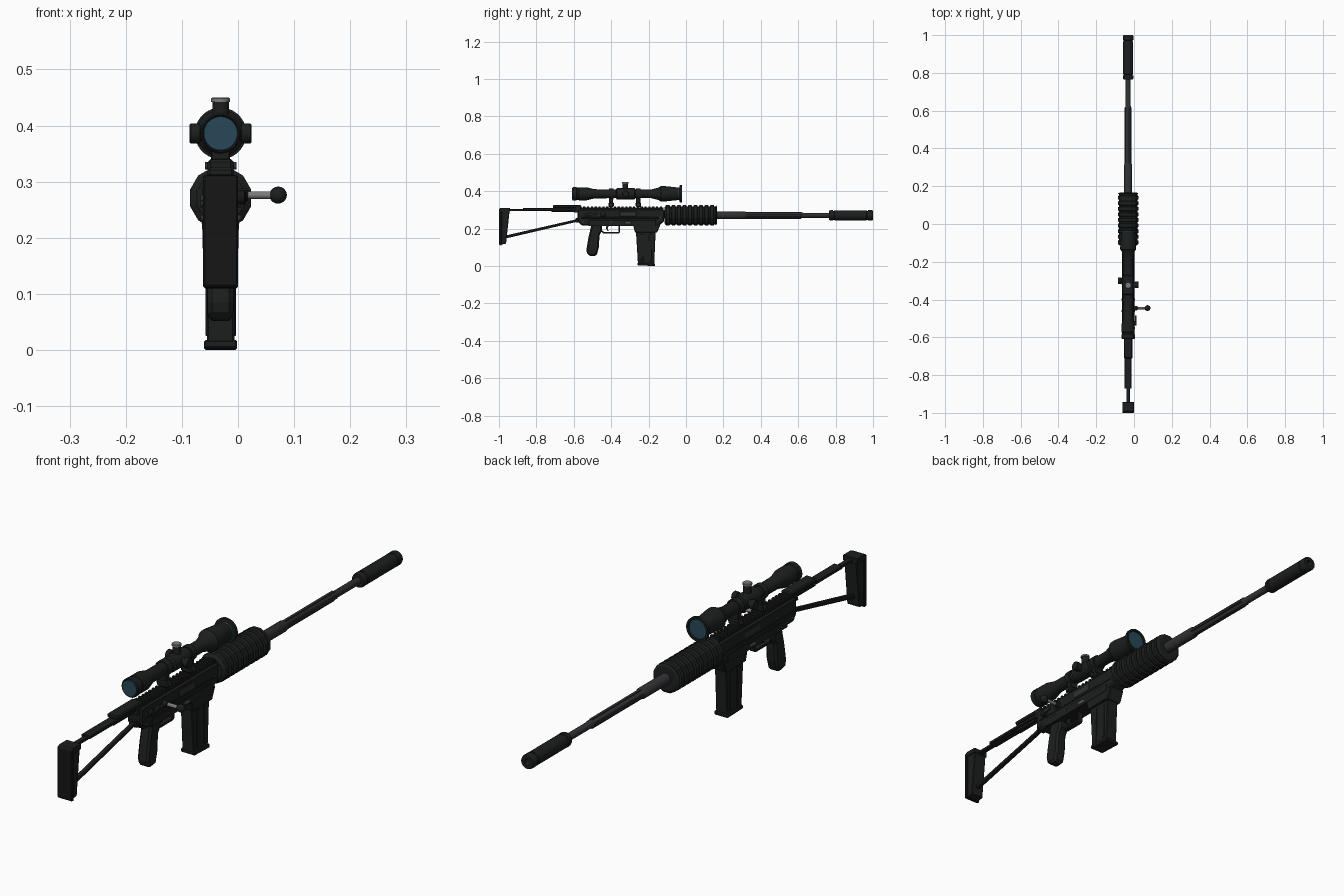
import bpy, bmesh
from math import pi, sin, cos
from mathutils import Vector

CX, BZ, SZ = -0.031, 0.271, 0.386   # centre plane, bore height, scope height


def mat(name, r, g, b):
    m = bpy.data.materials.new(name)
    m.diffuse_color = (r, g, b, 1)
    return m


BLACK = mat("black", 0.012, 0.013, 0.013)
DARK = mat("dark", 0.008, 0.008, 0.008)
STEEL = mat("steel", 0.03, 0.03, 0.034)
BRIGHT = mat("bright", 0.2, 0.2, 0.21)
GLASS = mat("glass", 0.02, 0.065, 0.095)


def finish(name, bm, m, bevel=0, smooth=False):
    bmesh.ops.recalc_face_normals(bm, faces=bm.faces)
    me = bpy.data.meshes.new(name)
    bm.to_mesh(me)
    bm.free()
    me.materials.append(m)
    ob = bpy.data.objects.new(name, me)
    bpy.context.collection.objects.link(ob)
    if bevel:
        b = ob.modifiers.new("bevel", 'BEVEL')
        b.width, b.segments = bevel, 1
        b.limit_method, b.angle_limit = 'ANGLE', 0.6
    if smooth:
        bpy.ops.object.select_all(action='DESELECT')
        bpy.context.view_layer.objects.active = ob
        ob.select_set(True)
        bpy.ops.object.shade_smooth_by_angle(angle=0.6)
    return ob


def slab(name, pts, w, m=BLACK, bevel=0.003, x=CX):
    """Extrude a (y, z) outline to width w across x."""
    bm = bmesh.new()
    f = bm.faces.new([bm.verts.new((x - w / 2, y, z)) for y, z in pts])
    r = bmesh.ops.extrude_face_region(bm, geom=[f])
    bmesh.ops.translate(bm, vec=(w, 0, 0), verts=[v for v in r['geom'] if isinstance(v, bmesh.types.BMVert)])
    return finish(name, bm, m, bevel)


def box(name, y0, y1, z0, z1, w, m=BLACK, bevel=0.002, x=CX):
    return slab(name, [(y0, z0), (y1, z0), (y1, z1), (y0, z1)], w, m, bevel, x)


def lathe(name, prof, origin, axis=(0, 1, 0), m=BLACK, n=24, smooth=True):
    """Revolve (distance, radius) pairs round an axis and cap both ends."""
    bm = bmesh.new()
    q = Vector(axis).to_track_quat('Z', 'Y')
    rings = []
    for d, r in prof:
        rings.append([bm.verts.new(Vector(origin) + q @ Vector(
            (r * cos(2 * pi * (i + .5) / n), r * sin(2 * pi * (i + .5) / n), d))) for i in range(n)])
    for a, b in zip(rings, rings[1:]):
        for i in range(n):
            bm.faces.new((a[i], a[(i + 1) % n], b[(i + 1) % n], b[i]))
    bm.faces.new(rings[0])
    bm.faces.new(rings[-1])
    return finish(name, bm, m, smooth=smooth)


BORE, SCOPE = (CX, 0, BZ), (CX, 0, SZ)

# receiver, rear block and top rail
slab("receiver", [(-.58, .243), (-.56, .217), (-.15, .217), (-.118, .235), (-.112, .30),
                  (-.13, .306), (-.57, .306), (-.58, .298)], .062, bevel=.006)
box("lower_receiver_step", -.52, -.16, .213, .245, .066)
box("side_flat", -.56, -.14, .255, .262, .066)
box("top_rail", -.575, -.12, .303, .312, .046)
for i in range(22):
    y = -.57 + i * .0205
    box(f"rail_tooth_{i}", y, y + .011, .311, .319, .042, bevel=.001)
box("ejection_port", -.355, -.265, .265, .29, .0645, STEEL, .001)
box("side_mark", -.325, -.295, .225, .233, .068, BRIGHT, .001)

# magazine well and magazine
slab("magazine_well", [(-.285, .225), (-.272, .178), (-.155, .178), (-.135, .225)], .064)
slab("magazine", [(-.257, .012), (-.17, .01), (-.162, .19), (-.268, .19)], .049)
slab("magazine_base", [(-.258, .003), (-.165, 0), (-.165, .014), (-.258, .018)], .059)
for s in (-1, 1):
    for y in (-.24, -.195):
        slab("magazine_rib", [(y, .025), (y + .012, .025), (y + .014, .17), (y - .002, .17)],
             .004, BLACK, .001, CX + s * .025)

# grip, trigger and guard
slab("pistol_grip", [(-.505, .225), (-.522, .15), (-.533, .085), (-.527, .06), (-.505, .052),
                     (-.478, .055), (-.466, .10), (-.462, .165), (-.448, .19), (-.448, .225)], .046, bevel=.008)
slab("trigger_guard", [(-.455, .185), (-.44, .173), (-.36, .173), (-.352, .18), (-.352, .22), (-.36, .22),
                       (-.36, .182), (-.438, .182), (-.455, .195)], .022, bevel=.001)
slab("trigger", [(-.425, .22), (-.428, .20), (-.418, .186), (-.414, .187), (-.419, .202), (-.41, .22)],
     .01, STEEL, .001)

# bolt handle, safety lever and pins
lathe("bolt_rod", [(0, .007), (.065, .007)], (0, -.445, .276), (1, 0, 0), BRIGHT, 16)
lathe("bolt_collar", [(0, .012), (.02, .012), (.023, .009)], (-.005, -.445, .276), (1, 0, 0), BLACK, 16)
lathe("bolt_knob", [(-.0155 * cos(pi * i / 10), max(.0155 * sin(pi * i / 10), .001)) for i in range(11)],
      (.0715, -.445, .276), (1, 0, 0), BLACK, 16)
lathe("safety_pivot", [(0, .013), (.014, .013), (.016, .01)], (-.002, -.525, .272), (1, 0, 0), DARK, 16)
slab("safety_lever", [(-.525, .266), (-.485, .275), (-.485, .285), (-.525, .28)], .008, STEEL, .001, .009)
for y, z in ((-.55, .235), (-.46, .27), (-.40, .235), (-.14, .26)):
    lathe("receiver_pin", [(-.036, .006), (.036, .006)], (CX, y, z), (1, 0, 0), STEEL, 12)

# folding stock: rails, strut and butt
box("stock_rail_rear", -.96, -.72, .293, .304, .020)
box("stock_rail_mid", -.872, -.57, .297, .309, .036)
box("stock_rail_lower", -.72, -.57, .288, .30, .022)
box("cheek_rest", -.712, -.56, .309, .325, .046, bevel=.004)
slab("stock_hinge", [(-.60, .285), (-.56, .285), (-.56, .315), (-.59, .315)], .05)
slab("stock_strut", [(-.965, .147), (-.575, .238), (-.575, .252), (-.965, .163)], .018)
box("strut_bracket", -.59, -.555, .232, .256, .034)
slab("butt", [(-.988, .115), (-.962, .118), (-.943, .298), (-.946, .309), (-.988, .309)], .054)
slab("butt_pad", [(-1, .113), (-.986, .109), (-.986, .312), (-1, .306)], .062, DARK)
box("butt_cap", -.99, -.942, .29, .311, .062)

# ribbed handguard
prof = [(-.115, .044), (-.108, .054)]
for i in range(9):
    y = -.105 + i * .0295
    prof += [(y, .0565), (y + .017, .0565), (y + .02, .050), (y + .027, .050)]
prof += [(.161, .0565), (.166, .046), (.166, .024)]
lathe("handguard", prof, BORE, n=12, smooth=False)

# barrel with flutes, and suppressor
lathe("barrel", [(.10, .021), (.315, .021), (.325, .0155), (.62, .0155), (.625, .0135), (.80, .0135)],
      BORE, m=STEEL)
for s in (-1, 1):
    box("barrel_flute_rail", .31, .617, BZ - .006, BZ + .006, .007, STEEL, .002, CX + s * .0155)
    box("barrel_flute_upright", .31, .617, BZ + s * .0165 - .002, BZ + s * .0165 + .002, .012, STEEL, .001)
lathe("suppressor", [(.765, .016), (.765, .025), (.772, .0275), (.785, .0275), (.787, .0245), (.792, .0245),
                     (.794, .027), (.965, .027), (.967, .0245), (.972, .0245), (.974, .0275),
                     (.994, .0275), (1, .025), (1, .012), (.96, .010)], BORE)

# telescopic sight
lathe("scope_tube", [(-.605, .031), (-.608, .033), (-.604, .036), (-.585, .036), (-.583, .033), (-.575, .033),
                     (-.573, .035), (-.53, .035), (-.49, .0245), (-.375, .0235), (-.37, .030), (-.275, .030),
                     (-.27, .0235), (-.185, .0235), (-.145, .034), (-.135, .042), (-.12, .042), (-.035, .033),
                     (-.033, .046), (-.022, .046), (-.022, .038), (-.04, .032)], SCOPE, n=32)
lathe("eyepiece_lens", [(-.6095, .03), (-.60, .03)], SCOPE, m=GLASS, n=32)
lathe("objective_lens", [(-.04, .034), (-.027, .037)], SCOPE, m=GLASS, n=32)
knob = [(.02, .014), (.036, .014), (.037, .018), (.053, .018), (.055, .016)]
for name, ax in (("left", (-1, 0, 0)), ("right", (1, 0, 0))):
    lathe(f"{name}_turret", knob, (CX, -.30 if name == "left" else -.322, SZ), ax)
lathe("top_turret", [(.02, .015), (.057, .015)], (CX, -.325, SZ), (0, 0, 1))
lathe("top_turret_cap", [(.056, .017), (.062, .017), (.064, .015)], (CX, -.325, SZ), (0, 0, 1), BRIGHT)

# scope rings and mounts
for y in (-.40, -.255):
    lathe("scope_ring", [(y - .012, .026), (y - .012, .0295), (y + .012, .0295), (y + .012, .026)], SCOPE)
    box("ring_post", y - .011, y + .011, .338, .365, .034)
    box("ring_foot", y - .015, y + .015, .316, .34, .046, bevel=.005)
    lathe("ring_bolt", [(-.028, .007), (.028, .007)], (CX, y, .328), (1, 0, 0), STEEL, 12)
